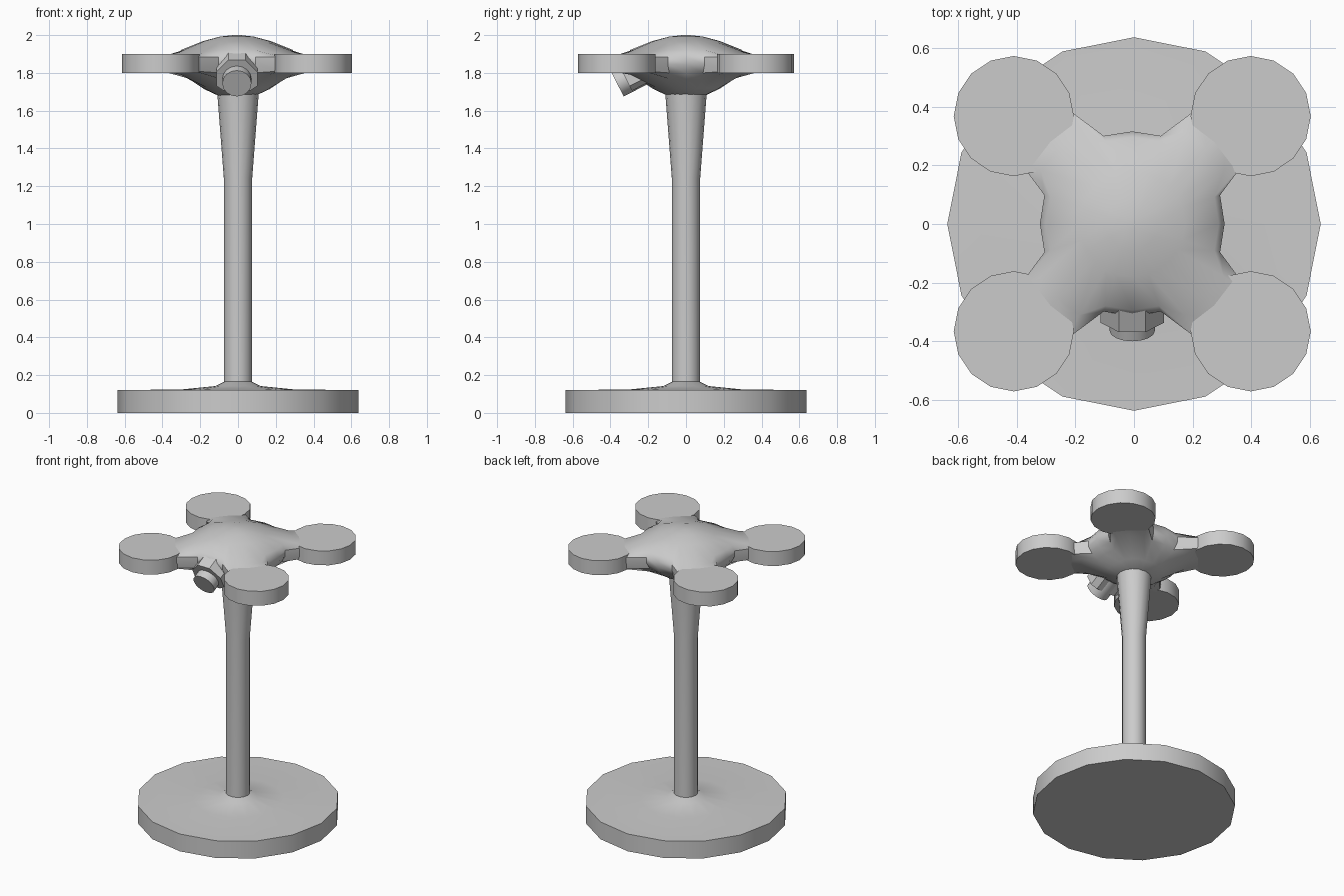
import bpy, bmesh, math
from mathutils import Vector, Matrix

if "Cube" in bpy.data.objects:
    bpy.data.objects.remove(bpy.data.objects["Cube"])

GREY = (0.6, 0.6, 0.6, 1)
mat = bpy.data.materials.new("plain_grey")
mat.use_nodes = True
mat.diffuse_color = GREY
mat.node_tree.nodes["Principled BSDF"].inputs["Base Color"].default_value = GREY

SHIFT = Vector((-0.006, 0.001, 0))  # small offset of the whole head


def finish(name, bm, angle=35):
    bmesh.ops.recalc_face_normals(bm, faces=bm.faces)
    mesh = bpy.data.meshes.new(name)
    bm.to_mesh(mesh)
    bm.free()
    mesh.materials.append(mat)
    ob = bpy.data.objects.new(name, mesh)
    bpy.context.collection.objects.link(ob)
    bpy.ops.object.select_all(action='DESELECT')
    ob.select_set(True)
    bpy.context.view_layer.objects.active = ob
    bpy.ops.object.shade_smooth_by_angle(angle=math.radians(angle))
    return ob


def loft(name, rings, angle=35):
    """Skin a stack of equal point rings and cap both ends."""
    bm = bmesh.new()
    loops = [[bm.verts.new(p) for p in ring] for ring in rings]
    for a, b in zip(loops, loops[1:]):
        for i in range(len(a)):
            j = (i + 1) % len(a)
            bm.faces.new((a[i], a[j], b[j], b[i]))
    bm.faces.new(loops[0])
    bm.faces.new(loops[-1])
    return finish(name, bm, angle)


def circle(r, z, centre=Vector(), n=16):
    return [centre + Vector((r * math.cos(t), r * math.sin(t), z))
            for t in (math.tau * i / n for i in range(n))]


# Round base and the flared pole
loft("base", [circle(r, z) for r, z in ((0.637, 0), (0.637, 0.12), (0.29, 0.125),
                                        (0.12, 0.142), (0.075, 0.165))])
loft("pole", [circle(r, z) for r, z in ((0.075, 0.16), (0.075, 1.24), (0.112, 1.72))])

# Domed body whose rings stretch outwards into four diagonal arms:
# radius and height on the axes, then radius and height along the arms
BODY = ((0.02, 2.0, 0.02, 2.0), (0.09, 1.992, 0.09, 1.992), (0.18, 1.968, 0.18, 1.966),
        (0.295, 1.922, 0.36, 1.908), (0.315, 1.885, 0.46, 1.885),
        (0.315, 1.845, 0.46, 1.845), (0.29, 1.8, 0.46, 1.81),
        (0.25, 1.765, 0.34, 1.79), (0.175, 1.715, 0.18, 1.72), (0.1, 1.68, 0.1, 1.68))


def body_ring(r, z, arm_r, arm_z):
    pts = []
    for quarter in range(4):
        for deg in (0, 18, 30, 45, 60, 72):
            t = math.radians(deg + 90 * quarter)
            rr, zz = (arm_r, arm_z) if 30 <= deg <= 60 else (r, z)
            pts.append(SHIFT + Vector((rr * math.cos(t), rr * math.sin(t), zz)))
    return pts


loft("body", [body_ring(*row) for row in BODY], 45)

# Rotor discs
for side, sx in (("left", 1), ("right", -1)):
    for end, sy in (("front", -1), ("back", 1)):
        c = SHIFT + Vector((0.404 * sx, 0.367 * sy, 0))
        loft(f"rotor_disc_{end}_{side}", [circle(0.205, z, c) for z in (1.8, 1.9)])

# Camera on the front, tilted down; local z is the viewing axis, local y is up
view = Vector((0, -0.89, -0.454)).normalized()
up = Vector((0, -0.454, 0.89)).normalized()
right = up.cross(view)
frame = Matrix((right, up, view)).transposed()
lens_face = SHIFT + Vector((0, -0.366, 1.744))


def place(points):
    return [lens_face + frame @ p for p in points]


half = ((0.045, 0.113), (0.108, 0.042), (0.108, -0.042), (0.07, -0.07))
profile = list(half) + [(-x, y) for x, y in reversed(half)]
loft("camera_housing", [place([Vector((x, y, d)) for x, y in profile])
                        for d in (-0.26, -0.053)], 20)
loft("camera_lens", [place(circle(0.077, d)) for d in (-0.25, 0)])
